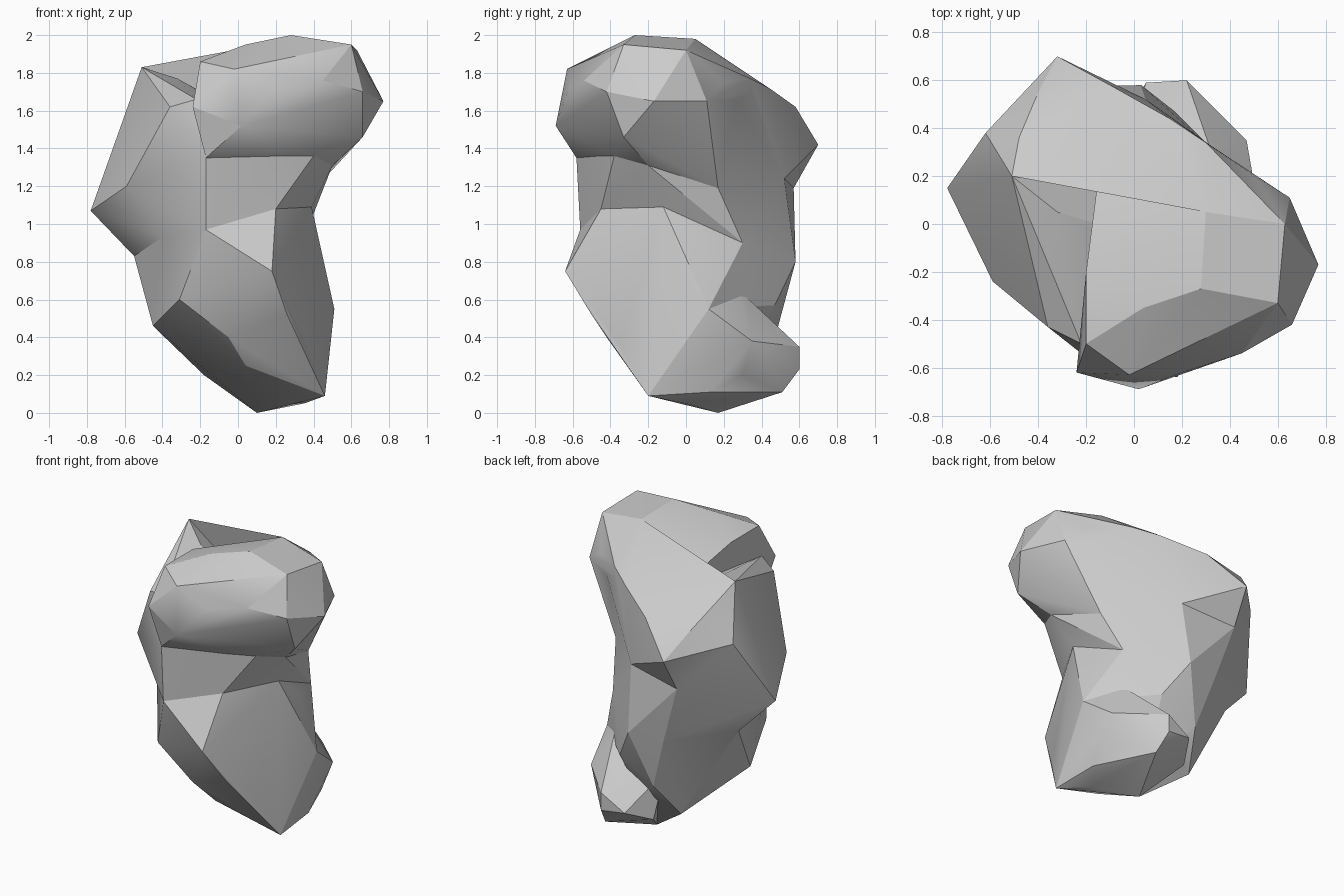
import bpy, bmesh, math

cube = bpy.data.objects.get("Cube")
if cube:
    bpy.data.objects.remove(cube, do_unlink=True)

stone = bpy.data.materials.new("stone_grey")
stone.use_nodes = True
stone.diffuse_color = (0.6, 0.6, 0.6, 1)
stone.node_tree.nodes["Principled BSDF"].inputs["Base Color"].default_value = (0.6, 0.6, 0.6, 1)


def hull(name, points):
    """One chiselled lump: the convex hull of its corner points."""
    bm = bmesh.new()
    for p in points:
        bm.verts.new(p)
    res = bmesh.ops.convex_hull(bm, input=bm.verts[:])
    spare = {g for g in res["geom_interior"] + res["geom_unused"]
             if isinstance(g, bmesh.types.BMVert)}
    bmesh.ops.delete(bm, geom=list(spare), context='VERTS')
    bmesh.ops.recalc_face_normals(bm, faces=bm.faces[:])
    mesh = bpy.data.meshes.new(name)
    bm.to_mesh(mesh)
    bm.free()
    mesh.materials.append(stone)
    ob = bpy.data.objects.new(name, mesh)
    bpy.context.collection.objects.link(ob)
    return ob


# Corners shared by neighbouring lumps
crown_back = (.30, .05, 1.98)
back_rim = [(.50, .20, 1.75), (.30, .34, 1.77), (.15, .44, 1.72), (-.10, .58, 1.62)]
jaw = [(.22, -.46, 1.36), (.40, -.38, 1.36), (.50, -.20, 1.31)]
brow = (-.17, -.58, 1.35)
chest = (-.17, -.56, .97)
waist_front = (.20, -.45, 1.08)
waist_mid = (.39, -.12, 1.09)
waist_side = (.41, .17, 1.19)
flank = (.34, .30, .90)
back_mid = [(-.33, .57, 1.19), (.05, .52, 1.24)]
shoulder = (-.51, .20, 1.83)
left_back = (-.62, .38, 1.50)
back_low = [(.03, .58, .80), (-.20, .53, .78)]
left_low = (-.55, .22, .83)
left_notch = (-.40, -.30, .93)
hip = (.51, .12, .55)
front_toe = (.46, -.20, .09)
base = (.10, .17, 0)

# Overhanging upper mass
rock = hull("rock", [
    (.28, -.27, 2.0), (.60, -.33, 1.95), (.77, -.17, 1.65), (.66, -.42, 1.70),
    (.66, -.33, 1.46), (.65, .11, 1.65), (.63, 0, 1.92), (.04, -.35, 1.95),
    (-.20, -.20, 1.86), (-.20, -.50, 1.86), (-.02, -.63, 1.82), (.20, -.62, 1.72),
    (.45, -.54, 1.76), (.02, -.69, 1.52), (-.24, -.62, 1.62),
    brow, waist_side, crown_back, *back_rim, *jaw])

# Sloping back of the upper mass
slab = hull("slab", [
    (-.48, .36, 1.74), (-.40, .55, 1.58), (-.32, .70, 1.42), shoulder, left_back,
    waist_side, crown_back, *back_rim, *back_mid])

# Middle mass with the left bulge
torso = hull("torso", [
    (-.78, .15, 1.07), (-.59, -.24, 1.20), (-.36, -.43, 1.62), (-.32, .05, 1.77),
    (-.22, -.50, 1.66), brow, chest, waist_front, waist_mid, waist_side, flank,
    shoulder, left_back, left_low, left_notch, *jaw, *back_mid, *back_low])

# Tapering lower mass
lower = hull("lower", [
    (.18, -.64, .75), (.41, .08, .93), (.26, -.50, .52), (.37, -.35, .36),
    (.04, -.30, .25), (-.05, -.42, .40), (-.31, -.42, .60), (-.45, -.05, .46),
    (-.31, .20, .36), (-.18, .31, .20), (.17, .47, .57), (-.09, .48, .43),
    chest, waist_front, waist_mid, flank, left_low, left_notch,
    hip, front_toe, base, *back_low])

# Foot jutting out at the back
foot = hull("foot", [
    (.47, .35, .38), (.22, .60, .35), (.22, .60, .23), (.05, .59, .25),
    (.25, .51, .11), (.44, .13, .11), (.42, .30, .20), (.35, 0, .05),
    (.33, .28, .65), (-.05, .30, .45), (-.05, .42, .17),
    hip, front_toe, base])

# Join the lumps into a single stone
bpy.ops.object.select_all(action='DESELECT')
bpy.context.view_layer.objects.active = rock
rock.select_set(True)
for part in (slab, torso, lower, foot):
    mod = rock.modifiers.new("join_" + part.name, 'BOOLEAN')
    mod.operation = 'UNION'
    mod.solver = 'EXACT'
    mod.object = part
    bpy.ops.object.modifier_apply(modifier=mod.name)
    bpy.data.objects.remove(part, do_unlink=True)

# Weld the tiny slivers left along the seams
bm = bmesh.new()
bm.from_mesh(rock.data)
bmesh.ops.remove_doubles(bm, verts=bm.verts[:], dist=0.012)
bm.to_mesh(rock.data)
bm.free()

bpy.ops.object.shade_smooth_by_angle(angle=math.radians(22))
